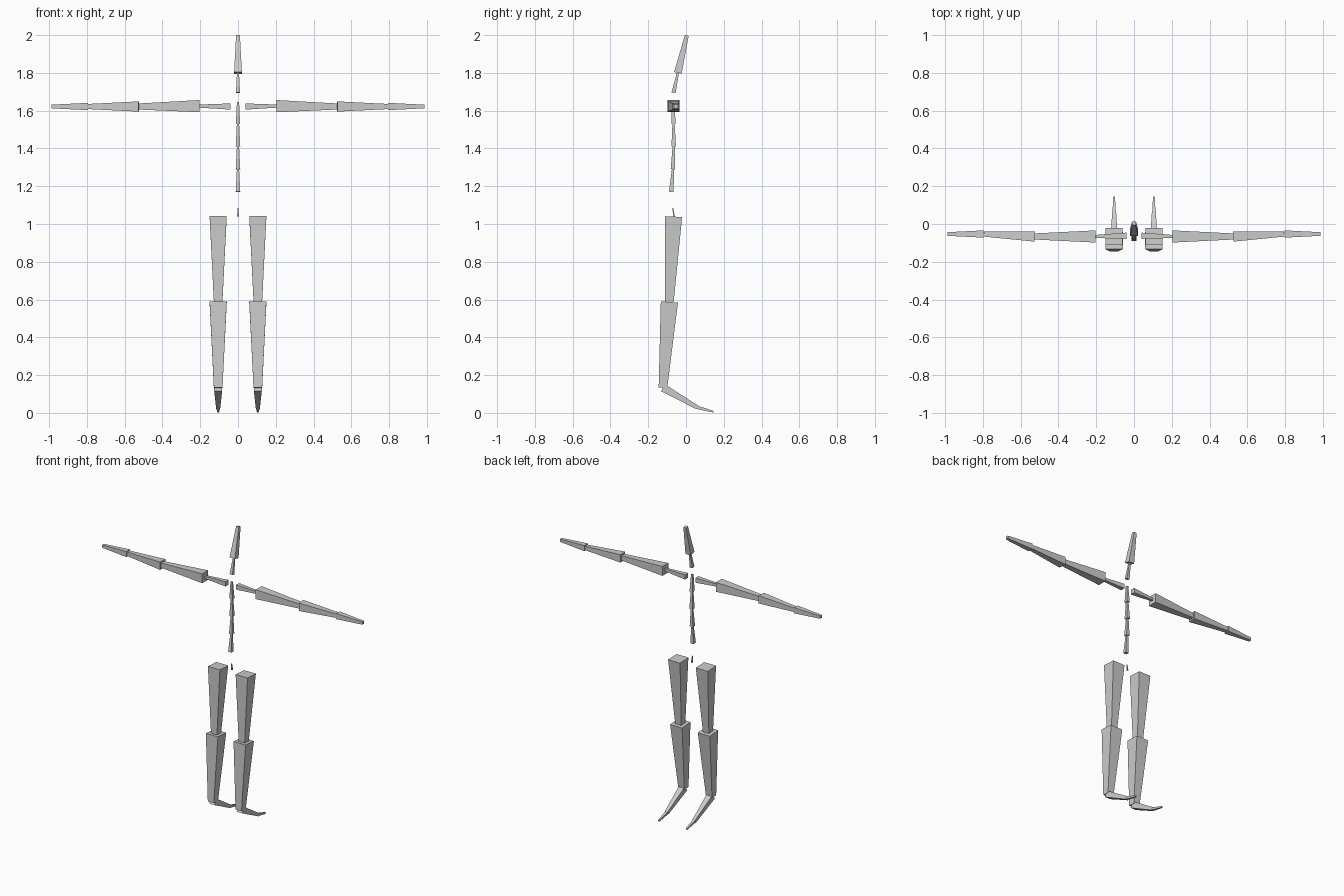
import bpy
import bmesh
from mathutils import Vector

if "Cube" in bpy.data.objects:
    bpy.data.objects.remove(bpy.data.objects["Cube"])

grey = bpy.data.materials.new("plain grey")
grey.diffuse_color = (0.6, 0.6, 0.6, 1)
grey.use_nodes = True
grey.node_tree.nodes["Principled BSDF"].inputs["Base Color"].default_value = grey.diffuse_color


def bone(name, a, b, side=(1, 0, 0), mirror=False):
    """Square tapered box from a to b: base is a fifth of the length, tip half that."""
    a, b, side = Vector(a), Vector(b), Vector(side)
    axis = b - a
    up = axis.cross(side).normalized()
    side = up.cross(axis).normalized()
    bm = bmesh.new()
    rings = []
    for centre, half in ((a, axis.length * 0.1), (b, axis.length * 0.05)):
        rings.append([bm.verts.new(centre + side * half * s + up * half * t)
                      for s, t in ((-1, -1), (1, -1), (1, 1), (-1, 1))])
    base, tip = rings
    bm.faces.new(base)
    bm.faces.new(tip)
    for i in range(4):
        j = (i + 1) % 4
        bm.faces.new((base[i], base[j], tip[j], tip[i]))
    bmesh.ops.recalc_face_normals(bm, faces=bm.faces)
    mesh = bpy.data.meshes.new(name)
    bm.to_mesh(mesh)
    bm.free()
    mesh.materials.append(grey)
    ob = bpy.data.objects.new(name, mesh)
    bpy.context.collection.objects.link(ob)
    if mirror:
        ob.modifiers.new("Mirror", 'MIRROR').use_mirror_merge = False


def chain(names, points, **kw):
    for name, a, b in zip(names, points, points[1:]):
        bone(name, a, b, **kw)


# Pelvis, spine, neck and head
bone("pelvis", (0, -0.064, 1.04), (0, -0.069, 1.084))
chain(["lower_spine", "middle_spine", "upper_spine", "chest"],
      [(0, -0.078, 1.17), (0, -0.069, 1.29), (0, -0.065, 1.41),
       (0, -0.066, 1.53), (0, -0.068, 1.645)])
chain(["neck", "head"],
      [(0, -0.066, 1.695), (0, -0.043, 1.80), (0, 0.004, 1.998)])

# Arms
chain(["collar", "upper_arm", "forearm", "hand"],
      [(0.04, -0.062, 1.622), (0.203, -0.066, 1.624), (0.525, -0.066, 1.622),
       (0.795, -0.053, 1.622), (0.987, -0.053, 1.622)],
      side=(0, 0, 1), mirror=True)

# Legs
chain(["thigh", "shin", "foot", "toe"],
      [(0.105, -0.066, 1.039), (0.105, -0.088, 0.587), (0.105, -0.122, 0.133),
       (0.105, 0.06, 0.029), (0.105, 0.145, 0.006)], mirror=True)
